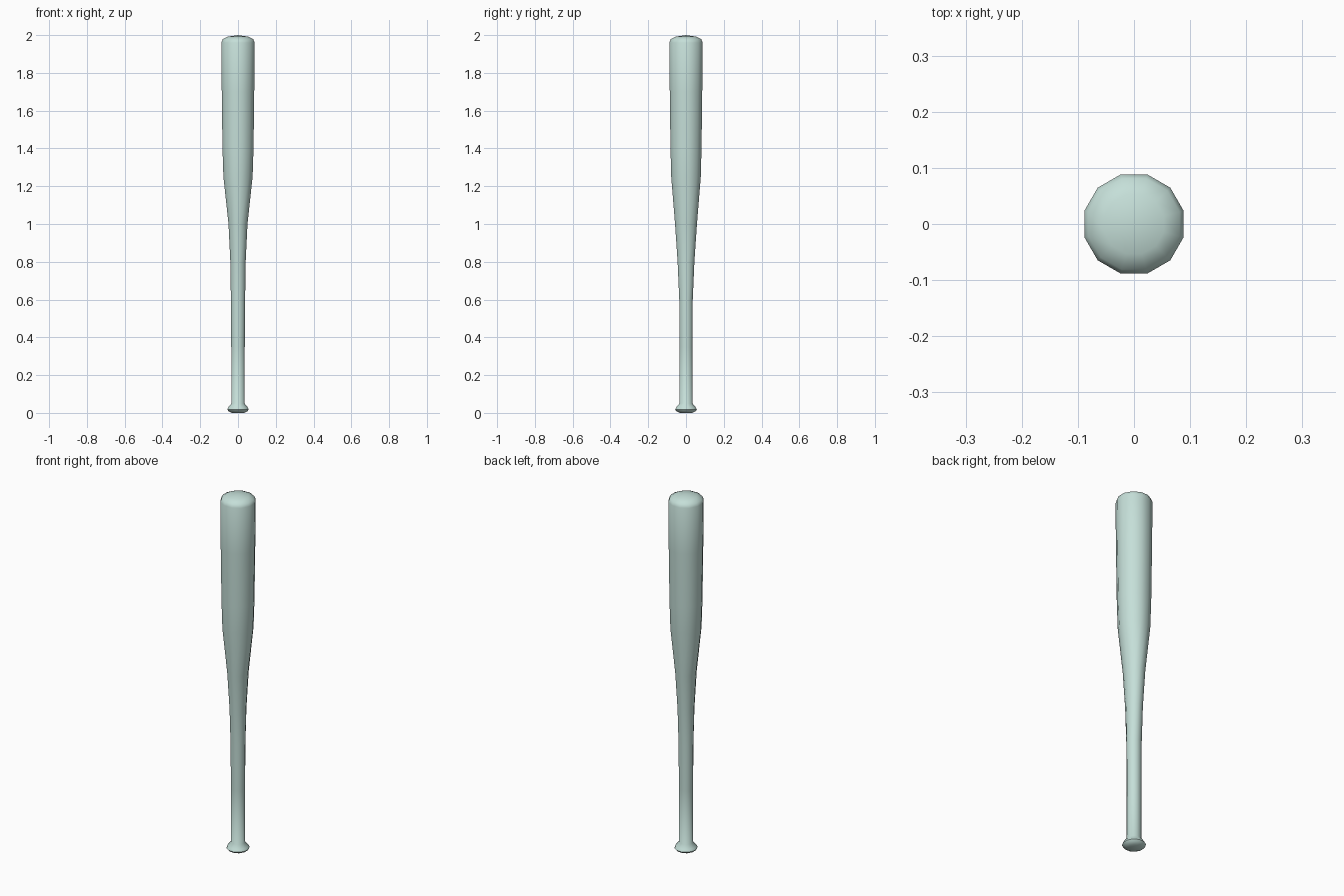
import bpy, bmesh, math

cube = bpy.data.objects.get("Cube")
if cube:
    bpy.data.objects.remove(cube, do_unlink=True)

# Single pale material
mat = bpy.data.materials.new("pale_mint")
mat.use_nodes = True
colour = (0.56, 0.74, 0.69, 1)
mat.diffuse_color = colour
mat.node_tree.nodes["Principled BSDF"].inputs["Base Color"].default_value = colour

SIDES = 12
# Rings from the knob to the barrel tip: height, x radius, y radius
PROFILE = [
    (0.000, 0.034, 0.034), (0.009, 0.052, 0.052), (0.018, 0.059, 0.060),
    (0.030, 0.053, 0.053), (0.050, 0.036, 0.036),
    (0.350, 0.037, 0.036), (0.600, 0.039, 0.037), (0.800, 0.042, 0.046),
    (1.000, 0.052, 0.060), (1.250, 0.080, 0.081), (1.400, 0.085, 0.085),
    (1.700, 0.089, 0.089), (1.960, 0.0915, 0.0915),
    (1.978, 0.084, 0.084), (1.992, 0.055, 0.055),
]

# Lathed bat body
bm = bmesh.new()
rings = []
for z, rx, ry in PROFILE:
    angles = [math.radians(15) + math.tau * i / SIDES for i in range(SIDES)]
    rings.append([bm.verts.new((rx * math.cos(a), ry * math.sin(a), z)) for a in angles])
for low, high in zip(rings, rings[1:]):
    for i in range(SIDES):
        j = (i + 1) % SIDES
        bm.faces.new((low[i], low[j], high[j], high[i]))

# Flat knob base and domed tip
bm.faces.new(rings[0][::-1])
tip = bm.verts.new((0, 0, 2))
for i in range(SIDES):
    bm.faces.new((rings[-1][i], rings[-1][(i + 1) % SIDES], tip))

mesh = bpy.data.meshes.new("bat")
bm.to_mesh(mesh)
bm.free()
mesh.materials.append(mat)
bat = bpy.data.objects.new("bat", mesh)
bpy.context.collection.objects.link(bat)

# Smooth shading
bpy.context.view_layer.objects.active = bat
bat.select_set(True)
bpy.ops.object.shade_smooth_by_angle(angle=math.radians(60))
